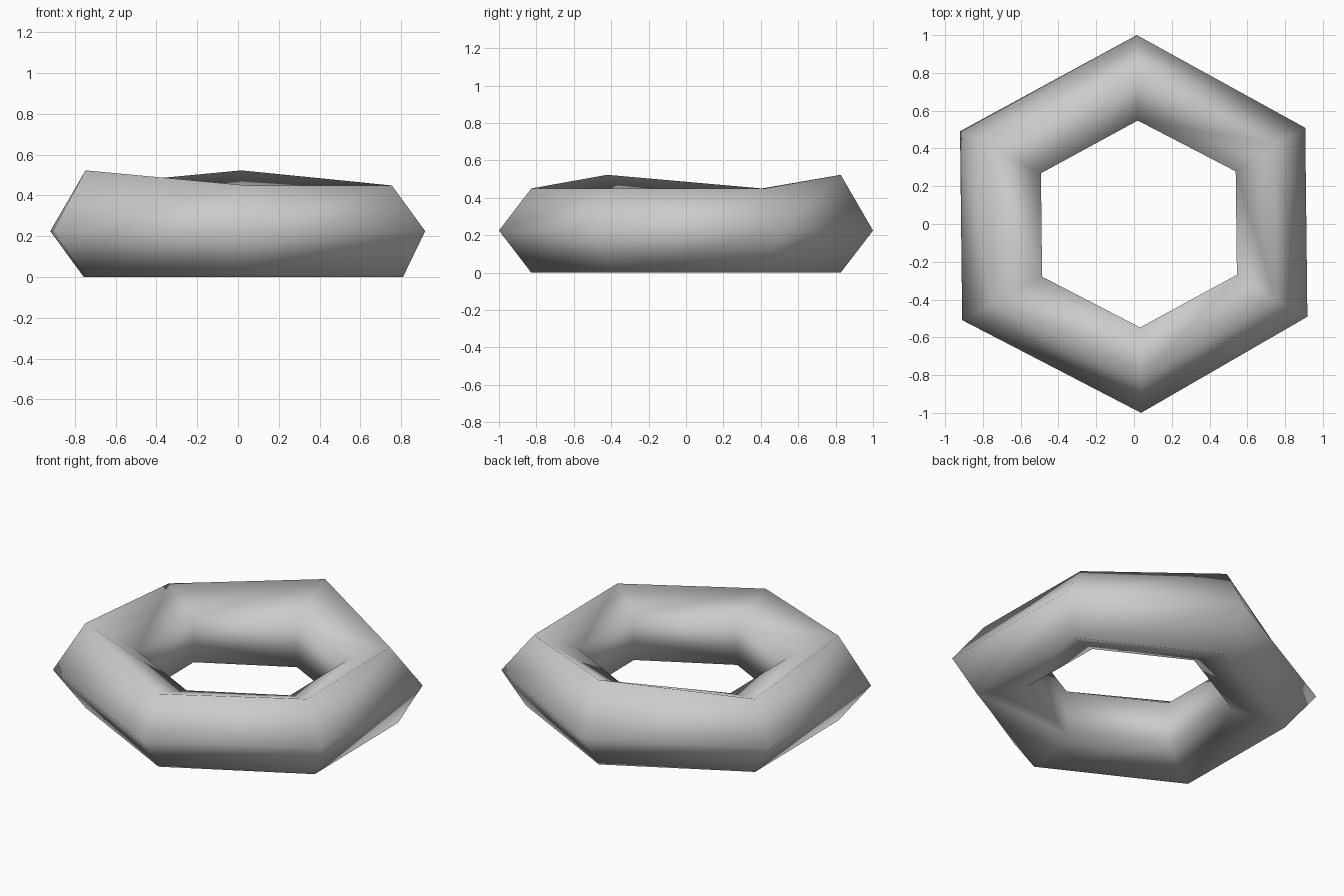
import bpy
import math

# Remove the default cube only
cube = bpy.data.objects.get("Cube")
if cube:
    bpy.data.objects.remove(cube, do_unlink=True)

MAJOR, MINOR = 0.75, 0.25
SEGMENTS, SIDES = 6, 5
CENTRE_X, STRETCH_X = 0.026, 1.087
HALF_HEIGHT = 0.225
DENT = 0.055      # how far the +x side is pushed in
BUMP = 0.073      # how far two upper corners are lifted
TURN = math.radians(30.6)

# Plain grey
grey = bpy.data.materials.new("grey")
grey.use_nodes = True
colour = (0.6, 0.6, 0.6, 1.0)
grey.diffuse_color = colour
shader = next(n for n in grey.node_tree.nodes if n.type == "BSDF_PRINCIPLED")
shader.inputs["Base Color"].default_value = colour
shader.inputs["Roughness"].default_value = 0.6

# Six-sided ring with a five-sided section
bpy.ops.mesh.primitive_torus_add(
    major_segments=SEGMENTS, minor_segments=SIDES,
    major_radius=MAJOR, minor_radius=MINOR, location=(0, 0, 0))
ring = bpy.context.object
ring.name = ring.data.name = "ring"
ring.data.materials.append(grey)

# Turn a corner to the front, stretch sideways and nudge the uneven corners
z_scale = HALF_HEIGHT / (MINOR * math.sin(math.tau / SIDES))
for v in ring.data.vertices:
    radius = math.hypot(v.co.x, v.co.y)
    corner = round(math.atan2(v.co.y, v.co.x) / (math.tau / SEGMENTS)) % SEGMENTS
    angle = corner * math.tau / SEGMENTS + TURN
    x = CENTRE_X + STRETCH_X * radius * math.cos(angle)
    y = radius * math.sin(angle)
    z = HALF_HEIGHT + v.co.z * z_scale
    outer_rim = radius > MAJOR
    upper = z > 1.5 * HALF_HEIGHT
    if outer_rim and z > HALF_HEIGHT / 2 and corner in (0, 5):
        x -= DENT
    if outer_rim and upper and corner in (1, 3):
        z += BUMP
    v.co = (x, y, z)
ring.data.update()

# Smooth shading all over the coarse shape
bpy.ops.object.shade_smooth()
